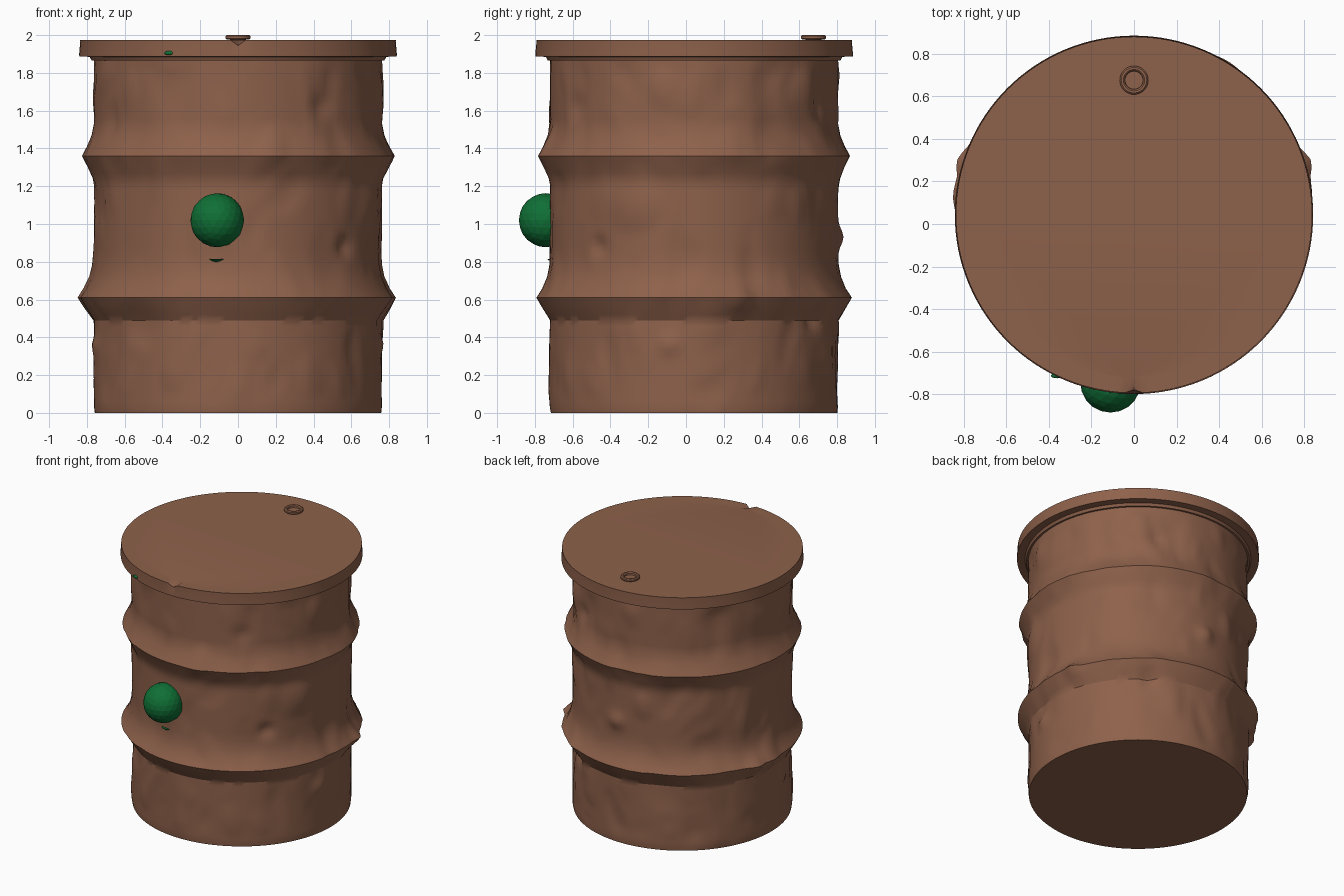
import bpy, bmesh, math
from mathutils import Vector, noise

if "Cube" in bpy.data.objects:
    bpy.data.objects.remove(bpy.data.objects["Cube"])

CY = 0.043  # drum axis in y


def material(name, rgb):
    m = bpy.data.materials.new(name)
    m.diffuse_color = (*rgb, 1)
    m.use_nodes = True
    m.node_tree.nodes["Principled BSDF"].inputs["Base Color"].default_value = m.diffuse_color
    return m


RUST = material("rust_brown", (0.27, 0.12, 0.07))
GREEN = material("slime_green", (0.005, 0.16, 0.036))


def finish(name, bm, mat, angle=None):
    bmesh.ops.recalc_face_normals(bm, faces=bm.faces)
    me = bpy.data.meshes.new(name)
    bm.to_mesh(me)
    bm.free()
    me.materials.append(mat)
    ob = bpy.data.objects.new(name, me)
    bpy.context.collection.objects.link(ob)
    if angle:
        bpy.ops.object.select_all(action='DESELECT')
        ob.select_set(True)
        bpy.context.view_layer.objects.active = ob
        bpy.ops.object.shade_smooth_by_angle(angle=math.radians(angle))
    return ob


def lathe(profile, seg, cx, cy, warp=None):
    """Spin (radius, z) points; warp(angle, r, z) returns new (r, z)."""
    bm = bmesh.new()
    rings = []
    for r, z in profile:
        ring = []
        for i in range(seg):
            a = 2 * math.pi * i / seg
            rr, zz = warp(a, r, z) if warp else (r, z)
            ring.append(bm.verts.new((cx + rr * math.cos(a), cy + rr * math.sin(a), zz)))
        rings.append(ring)
    for lo, hi in zip(rings, rings[1:]):
        for i in range(seg):
            j = (i + 1) % seg
            bm.faces.new((lo[i], lo[j], hi[j], hi[i]))
    bm.faces.new(rings[0])
    bm.faces.new(rings[-1])
    return bm


# drum body: ribbed profile, subdivided so it can carry dents
keys = [(.758, 0), (.762, .03), (.762, .49), (.800, .55), (.835, .61), (.803, .66),
        (.778, .72), (.766, .78), (.762, .84), (.762, 1.20), (.768, 1.24), (.795, 1.30),
        (.826, 1.36), (.800, 1.41), (.775, 1.47), (.763, 1.53), (.763, 1.87)]
body = []
for (r0, z0), (r1, z1) in zip(keys, keys[1:]):
    n = max(1, round((z1 - z0) / .03))
    body += [(r0 + (r1 - r0) * k / n, z0 + (z1 - z0) * k / n) for k in range(n)]
body.append(keys[-1])

# single knocks: angle in degrees, height, offset, size
KNOCKS = [(17, .60, .035, .09), (163, .60, .035, .09), (88, .93, .03, .08),
          (-42, .88, -.03, .07), (-10, .36, .02, .07), (190, .36, .02, .07),
          (60, 1.62, -.025, .09), (-55, 1.62, -.02, .09), (55, .5, -.03, .08)]


def dented(a, r, z):
    p = Vector((math.cos(a) * 4.2, math.sin(a) * 4.2, z * 3.2))
    n = noise.noise(p)
    d = .035 * (max(0, n - .2) - max(0, -n - .2))
    for deg, kz, off, size in KNOCKS:
        da = (a - math.radians(deg) + math.pi) % (2 * math.pi) - math.pi
        d += off * math.exp(-((da * .78) ** 2 + (z - kz) ** 2) / (size * .7) ** 2)
    fade = min(1, z / .12, (1.87 - z) / .08)
    return r + d * max(0, fade), z


finish("drum_body", lathe(body, 144, 0, CY, dented), RUST, 32)


# lid with a small nick in the front edge
def nicked(a, r, z):
    if abs(a - 1.5 * math.pi) < .01 and r > .8 and z > 1.95:
        return r - .015, z - .03
    return r, z


lid = [(.74, 1.862), (.775, 1.866), (.785, 1.885), (.84, 1.887), (.841, 1.90),
       (.835, 1.968), (.836, 1.975), (.765, 1.975)]
finish("lid", lathe(lid, 128, 0, CY, nicked), RUST, 35)

# bung cap on the lid
bung = [(.04, 1.96), (.042, 1.976), (.060, 1.977), (.067, 1.983), (.067, 1.994),
        (.060, 2.0), (.050, 2.0), (.043, 1.994), (.042, 1.982)]
finish("bung_cap", lathe(bung, 40, 0, .675), RUST, 35)


# green slime: one big blob, a trace on the lid edge and a drip tip
def blob(name, loc, size):
    bm = bmesh.new()
    bmesh.ops.create_icosphere(bm, subdivisions=3, radius=1)
    for v in bm.verts:
        v.co = Vector(loc) + Vector(c * s for c, s in zip(v.co, size))
    finish(name, bm, GREEN)


blob("slime_blob", (-.11, -.743, 1.02), (.142, .142, .143))
blob("slime_trace", (-.36, -.712, 1.905), (.03, .012, .012))
tip = lathe([(.004, .785), (.045, .812), (.045, .815)], 16, -.11, -.688)
finish("slime_drip_tip", tip, GREEN)
